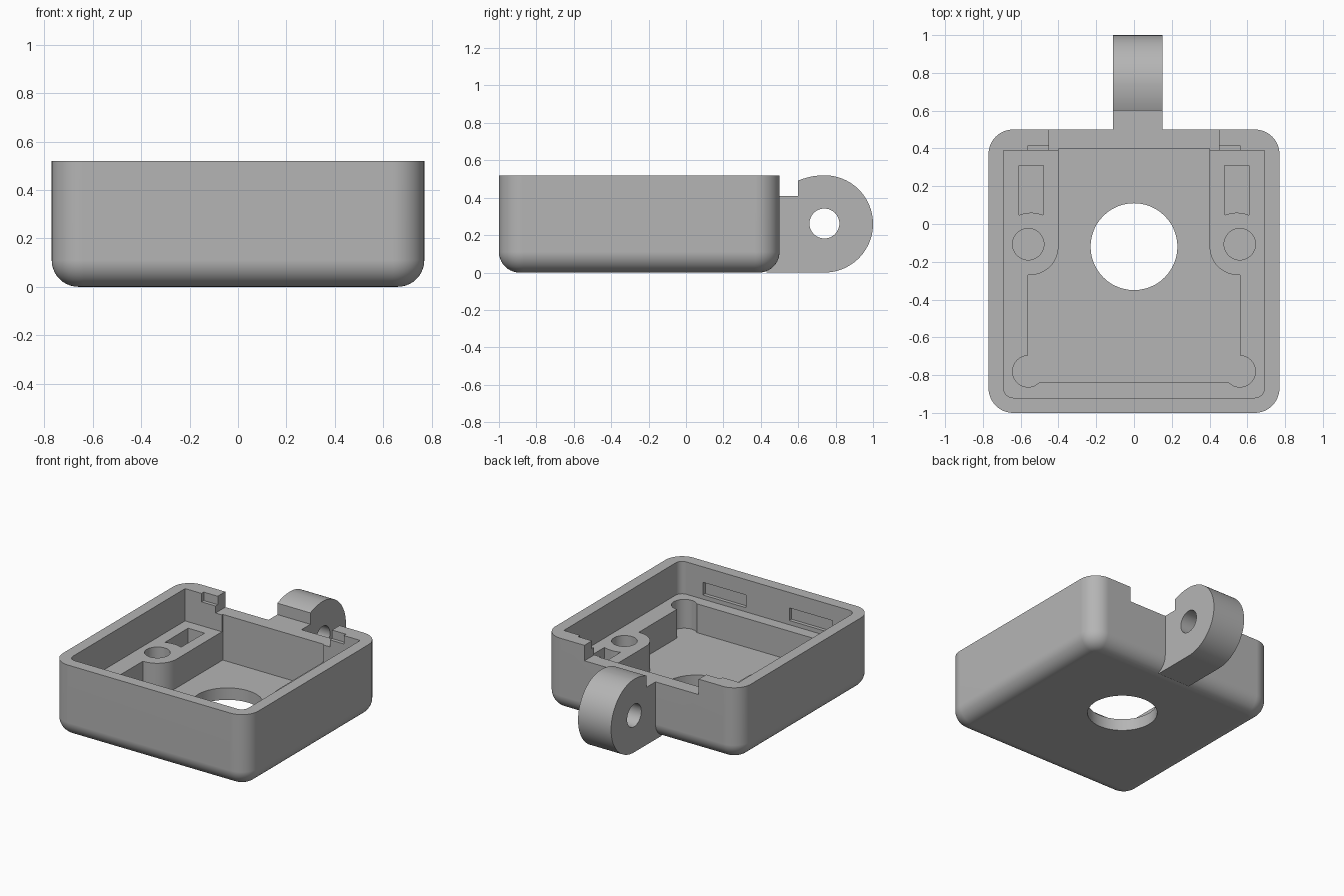
import bpy, bmesh
from math import radians, cos, sin
from mathutils import Vector

if "Cube" in bpy.data.objects:
    bpy.data.objects.remove(bpy.data.objects["Cube"])

grey = bpy.data.materials.new("plain_grey")
grey.use_nodes = True
colour = (0.46, 0.46, 0.46, 1)
grey.diffuse_color = colour
grey.node_tree.nodes["Principled BSDF"].inputs["Base Color"].default_value = colour


def arc(cx, cy, r, start, end, steps=12):
    angles = [radians(start + (end - start) * i / steps) for i in range(steps + 1)]
    return [(cx + r * cos(a), cy + r * sin(a)) for a in angles]


def circle(cx, cy, r):
    return arc(cx, cy, r, 0, 360, 48)[:-1]


def rect(x0, x1, y0, y1):
    return [(x0, y0), (x1, y0), (x1, y1), (x0, y1)]


def mirrored(points):
    return points + [(-x, y) for x, y in reversed(points)]


def prism(name, outline, low, high, along_x=False):
    """Extrude an outline along z, or a (y, z) outline along x."""
    bm = bmesh.new()
    place = (lambda p: (low, *p)) if along_x else (lambda p: (*p, low))
    face = bm.faces.new([bm.verts.new(place(p)) for p in outline])
    out = bmesh.ops.extrude_face_region(bm, geom=[face])
    move = Vector((high - low, 0, 0)) if along_x else Vector((0, 0, high - low))
    bmesh.ops.translate(bm, vec=move, verts=[v for v in out["geom"] if isinstance(v, bmesh.types.BMVert)])
    bmesh.ops.recalc_face_normals(bm, faces=bm.faces)
    mesh = bpy.data.meshes.new(name)
    bm.to_mesh(mesh)
    bm.free()
    mesh.materials.append(grey)
    obj = bpy.data.objects.new(name, mesh)
    bpy.context.collection.objects.link(obj)
    return obj


def combine(target, tool, operation):
    mod = target.modifiers.new("combine", "BOOLEAN")
    mod.operation, mod.solver, mod.object = operation, "EXACT", tool
    bpy.context.view_layer.update()
    graph = bpy.context.evaluated_depsgraph_get()
    mesh = bpy.data.meshes.new_from_object(target.evaluated_get(graph))
    target.modifiers.clear()
    target.data = mesh
    bpy.data.objects.remove(tool)


# Tray body: rounded upright corners and a rounded bottom edge
W, R = 0.77, 0.13
outline = mirrored(arc(W - R, -1 + R, R, -90, 0) + arc(W - R, 0.5 - R, R, 0, 90))
tray = prism("tray", outline, 0, 0.52)
bm = bmesh.new()
bm.from_mesh(tray.data)
bottom = [e for e in bm.edges if all(v.co.z < 0.001 for v in e.verts)]
bmesh.ops.bevel(bm, geom=bottom, offset=0.11, segments=10, profile=0.5, affect="EDGES")
bm.to_mesh(tray.data)
bm.free()

# Hinge lug on the back wall
lug = [(0.43, 0)] + arc(0.74, 0.26, 0.26, -90, 90, 40) + arc(0.74, 0.16, 0.36, 90, 150)[1:]
combine(tray, prism("lug", lug, -0.11, 0.15, True), "UNION")

# Cavities: wide upper recess, then the deep pocket leaving two rear blocks
TOP, LEDGE, FLOOR = 0.7, 0.29, 0.085
upper = mirrored(arc(0.64, -0.87, 0.05, -90, 0, 6) + [(0.69, 0.39)])
pocket = mirrored([(0.4, 0.4)] + arc(0.55, -0.12, 0.15, 180, 270)
                  + [(0.56, -0.27)] + arc(0.56, -0.78, 0.083, 90, -134, 24))
cuts = [
    prism("upper_recess", upper, LEDGE, TOP),
    prism("deep_pocket", pocket, FLOOR, TOP),
    prism("back_notch", rect(-0.45, 0.45, 0.3, 0.6), 0.41, TOP),
    prism("floor_hole", circle(0, -0.12, 0.23), -0.1, 0.2),
    prism("lug_hole", circle(0.74, 0.262, 0.08), -0.3, 0.3, True),
]
for s in (1, -1):
    # Screw hole and slot in each block
    slot = [(s * 0.48, 0.31)] + arc(s * 0.545, -0.11, 0.17, 90 + s * 22, 90 - s * 22, 8) + [(s * 0.61, 0.31)]
    cuts += [
        prism("screw_hole", circle(s * 0.56, -0.107, 0.083), FLOOR, TOP),
        prism("block_slot", slot, FLOOR, TOP),
        # Snap recesses inside the front wall and beside the back notch
        prism("snap_recess", rect(s * 0.34 - 0.17, s * 0.34 + 0.17, -0.945, -0.8), 0.32, 0.41),
        prism("rim_recess", rect(s * 0.5 - 0.06, s * 0.5 + 0.06, 0.3, 0.415), 0.46, TOP),
    ]
for cut in cuts:
    combine(tray, cut, "DIFFERENCE")

# Smooth curved faces, keep hard edges
bpy.ops.object.select_all(action="DESELECT")
tray.select_set(True)
bpy.context.view_layer.objects.active = tray
bpy.ops.object.shade_smooth_by_angle(angle=radians(30))
tray.modifiers.new("even_shading", "WEIGHTED_NORMAL").keep_sharp = True
